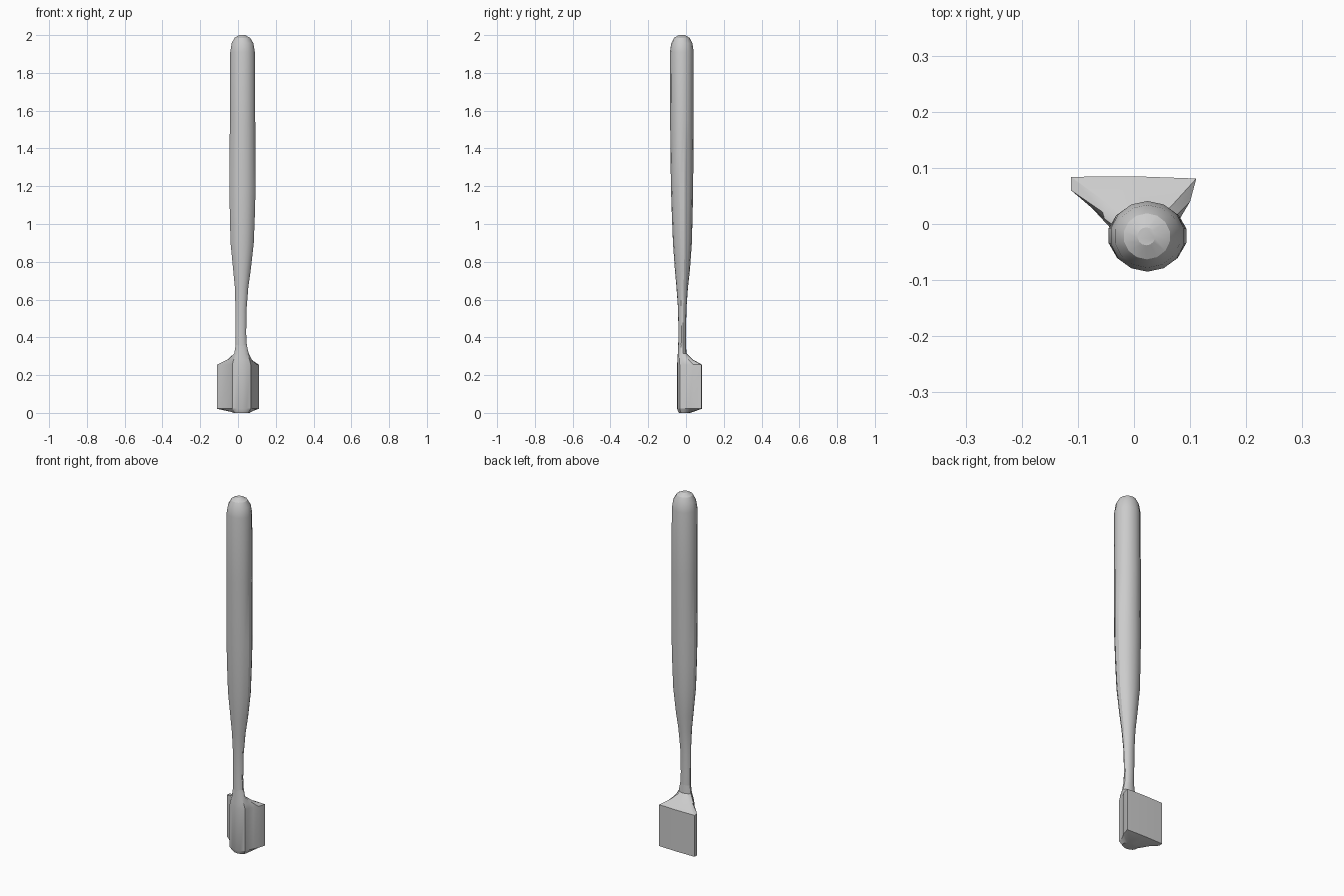
import bpy, bmesh, math

if "Cube" in bpy.data.objects:
    bpy.data.objects.remove(bpy.data.objects["Cube"])

SIDES = 14


def ring(cx, cy, rx, ry, z):
    """Elliptical section, counter-clockwise from the front."""
    pts = []
    for k in range(SIDES):
        a = -math.pi / 2 + 2 * math.pi * k / SIDES
        pts.append((cx + rx * math.cos(a), cy + ry * math.sin(a), z))
    return pts


def blend(a, b, t, z):
    return [(p[0] + (q[0] - p[0]) * t, p[1] + (q[1] - p[1]) * t, z) for p, q in zip(a, b)]


def loft(name, rings):
    """Skin a stack of sections into one closed object."""
    bm = bmesh.new()
    rows = [[bm.verts.new(p) for p in r] for r in rings]
    for lo, hi in zip(rows, rows[1:]):
        for k in range(SIDES):
            n = (k + 1) % SIDES
            bm.faces.new((lo[k], lo[n], hi[n], hi[k]))
    bm.faces.new(list(reversed(rows[0])))
    bm.faces.new(rows[-1])
    bmesh.ops.recalc_face_normals(bm, faces=bm.faces)
    me = bpy.data.meshes.new(name)
    bm.to_mesh(me)
    bm.free()
    ob = bpy.data.objects.new(name, me)
    bpy.context.collection.objects.link(ob)
    bpy.ops.object.select_all(action='DESELECT')
    ob.select_set(True)
    bpy.context.view_layer.objects.active = ob
    bpy.ops.object.shade_smooth_by_angle(angle=math.radians(28))
    return ob


# Handle: thin neck swelling into a long round-ended grip (cx, cy, rx, ry, z)
sections = [
    (0.018, -0.021, 0.031, 0.021, 0.33),
    (0.015, -0.020, 0.029, 0.020, 0.42),
    (0.016, -0.020, 0.030, 0.022, 0.55),
    (0.019, -0.020, 0.037, 0.031, 0.67),
    (0.021, -0.019, 0.048, 0.040, 0.76),
    (0.022, -0.019, 0.063, 0.050, 0.90),
    (0.023, -0.020, 0.068, 0.055, 1.05),
    (0.024, -0.021, 0.071, 0.059, 1.20),
    (0.024, -0.022, 0.069, 0.062, 1.55),
    (0.024, -0.022, 0.067, 0.063, 1.91),
    (0.024, -0.022, 0.059, 0.056, 1.957),
    (0.023, -0.022, 0.042, 0.041, 1.986),
    (0.022, -0.022, 0.016, 0.016, 2.0),
]
loft("handle", [ring(*s) for s in sections])

# Head: rounded front column merging into a wide flat back plate
outline = [
    (0.02, -0.047), (0.045, -0.044), (0.068, -0.033), (0.073, -0.01),
    (0.085, 0.015), (0.10, 0.04), (0.111, 0.081), (0.0, 0.085),
    (-0.112, 0.084), (-0.112, 0.06), (-0.09, 0.045), (-0.042, -0.003),
    (-0.03, -0.033), (-0.005, -0.044),
]
column = ring(0.02, -0.008, 0.042, 0.03, 0)
neck = ring(*sections[0])
shoulder = ring(0.019, -0.02, 0.048, 0.025, 0)
loft("head", [
    blend(outline, column, 1.0, 0.0),
    blend(outline, column, 0.0, 0.022),
    blend(outline, column, 0.0, 0.255),
    blend(outline, shoulder, 0.6, 0.282),
    blend(shoulder, neck, 0.55, 0.315),
    ring(0.017, -0.0205, 0.0305, 0.0207, 0.36),
])
